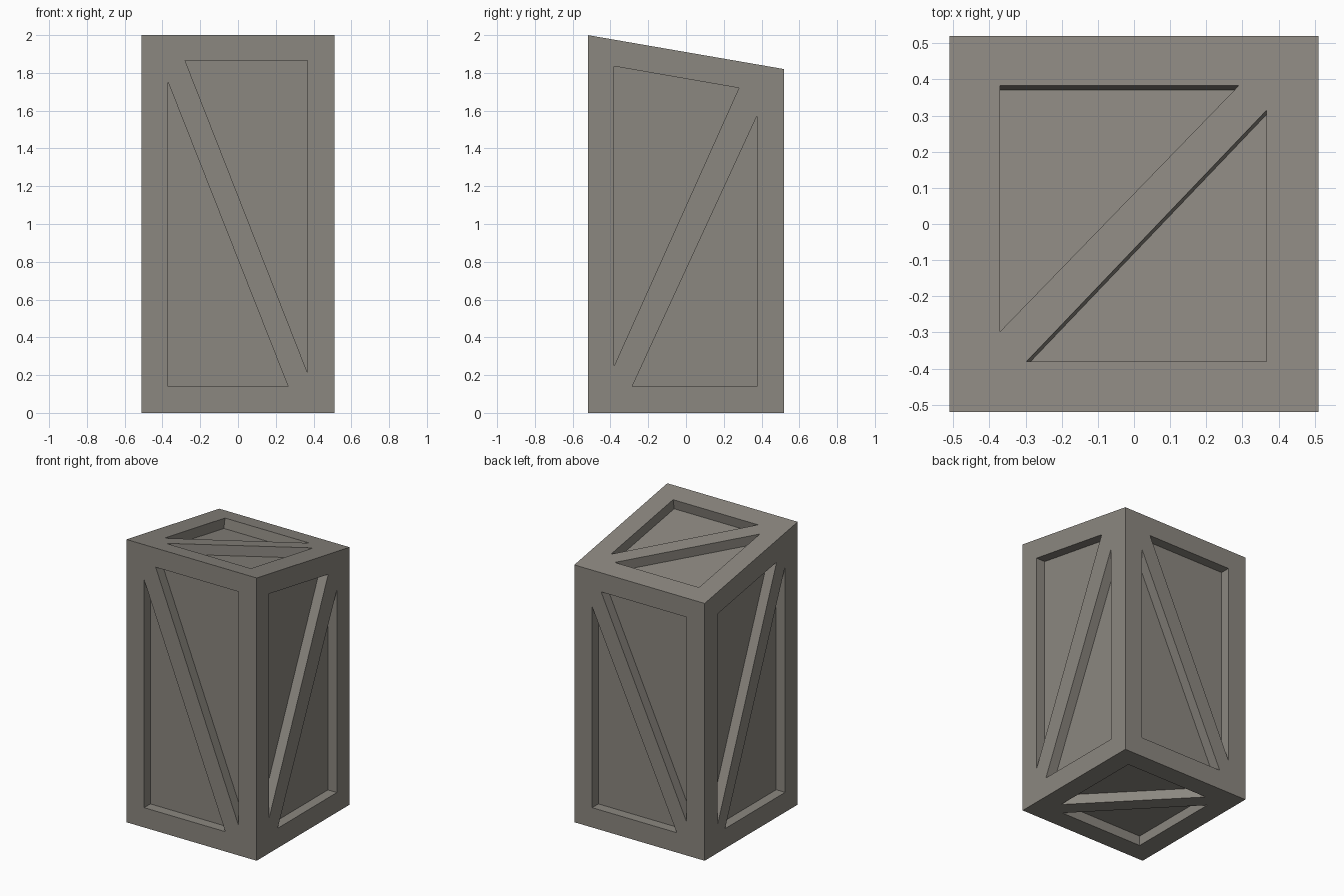
import bpy, bmesh
from mathutils import Vector

if "Cube" in bpy.data.objects:
    bpy.data.objects.remove(bpy.data.objects["Cube"])

HX, HY, HIGH, LOW = 0.51, 0.52, 2.0, 1.82   # half sizes, front and back heights
DEPTH, OVER = 0.07, 0.05                    # recess depth, cutter overshoot


def top_z(y):
    return (HIGH + LOW) / 2 - y * (HIGH - LOW) / (2 * HY)


def add_prism(bm, base, offset):
    a = [bm.verts.new(p) for p in base]
    b = [bm.verts.new(Vector(p) + offset) for p in base]
    n = len(a)
    faces = [bm.faces.new(a), bm.faces.new(b[::-1])]
    for i in range(n):
        j = (i + 1) % n
        faces.append(bm.faces.new((a[j], a[i], b[i], b[j])))
    bmesh.ops.recalc_face_normals(bm, faces=faces)


def make_object(name, bm):
    mesh = bpy.data.meshes.new(name)
    bm.to_mesh(mesh)
    bm.free()
    obj = bpy.data.objects.new(name, mesh)
    bpy.context.collection.objects.link(obj)
    return obj


# crate body: side profile with a sloping top, extruded across x
bm = bmesh.new()
add_prism(bm, [(-HX, -HY, 0), (-HX, HY, 0), (-HX, HY, LOW), (-HX, -HY, HIGH)],
          Vector((2 * HX, 0, 0)))
crate = make_object("crate", bm)

# each side: outward normal, mapping from 2D to the face, two triangles beside the brace
sides = [
    # front
    ((0, -1, 0), lambda u, v: (u, -HY, v),
     [[(-.37, 1.75), (-.37, .14), (.265, .14)],
      [(-.28, 1.865), (.367, 1.865), (.367, .215)]]),
    # back
    ((0, 1, 0), lambda u, v: (-u, HY, v),
     [[(-.37, 1.56), (-.37, .14), (.292, .14)],
      [(-.30, 1.685), (.367, 1.685), (.367, .24)]]),
    # right
    ((1, 0, 0), lambda u, v: (HX, u, v),
     [[(-.38, 1.835), (.28, 1.72), (-.38, .25)],
      [(.377, 1.575), (.377, .14), (-.285, .14)]]),
    # left
    ((-1, 0, 0), lambda u, v: (-HX, -u, v),
     [[(-.378, 1.69), (.285, 1.805), (-.378, .195)],
      [(.38, 1.74), (.38, .14), (-.292, .14)]]),
    # sloping top
    ((0, (HIGH - LOW) / (2 * HY), 1), lambda u, v: (u, v, top_z(v)),
     [[(-.37, .383), (.29, .383), (-.37, -.297)],
      [(.367, .315), (.367, -.38), (-.297, -.38)]]),
    # bottom
    ((0, 0, -1), lambda u, v: (u, v, 0),
     [[(.367, .38), (.367, -.30), (-.29, .38)],
      [(-.367, -.38), (-.367, .305), (.29, -.38)]]),
]

# triangular recess cutters
bm = bmesh.new()
for normal, place, triangles in sides:
    n = Vector(normal).normalized()
    for tri in triangles:
        base = [Vector(place(u, v)) - n * DEPTH for u, v in tri]
        add_prism(bm, base, n * (DEPTH + OVER))
cutter = make_object("recess_cutter", bm)
cutter.hide_render = True

# cut the recesses, keep the result and drop the cutter
mod = crate.modifiers.new("recesses", 'BOOLEAN')
mod.operation = 'DIFFERENCE'
mod.solver = 'EXACT'
mod.object = cutter
bpy.context.view_layer.update()
result = crate.evaluated_get(bpy.context.evaluated_depsgraph_get())
mesh = bpy.data.meshes.new_from_object(result)
crate.modifiers.clear()
crate.data = mesh
bpy.data.objects.remove(cutter)

# one warm grey colour
grey = bpy.data.materials.new("warm_grey")
grey.diffuse_color = (0.26, 0.243, 0.215, 1)
grey.use_nodes = True
grey.node_tree.nodes["Principled BSDF"].inputs["Base Color"].default_value = grey.diffuse_color
mesh.materials.clear()
mesh.materials.append(grey)
